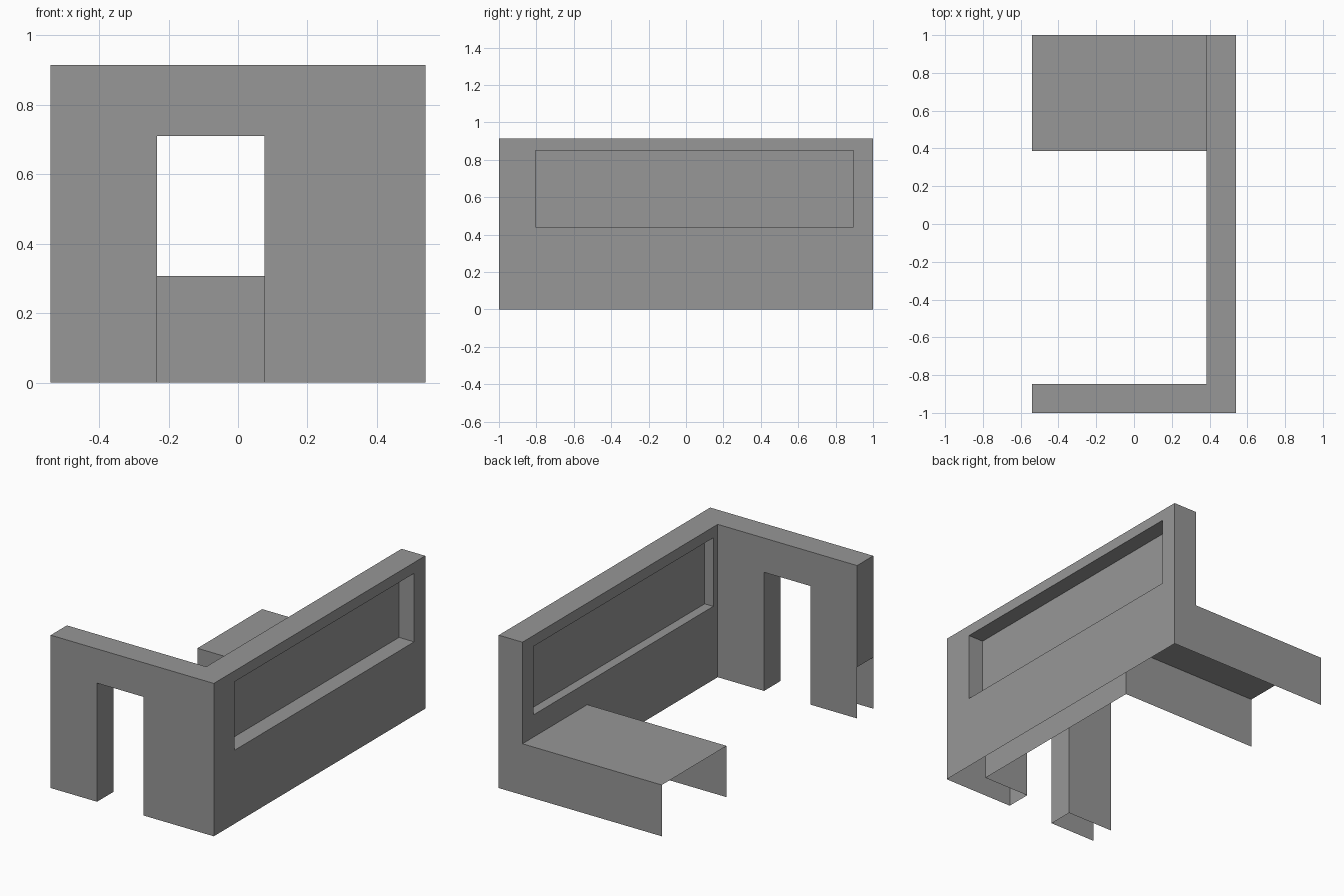
import bpy
import bmesh
from mathutils import Vector

cube = bpy.data.objects.get("Cube")
if cube:
    bpy.data.objects.remove(cube)

# One plain grey for everything
grey = bpy.data.materials.new("plain_grey")
grey.use_nodes = True
COLOUR = (0.31, 0.31, 0.31, 1)
grey.diffuse_color = COLOUR
grey.node_tree.nodes["Principled BSDF"].inputs["Base Color"].default_value = COLOUR

# Main dimensions: outer sides, inner wall faces, heights
L, R, F, B = -0.54, 0.54, -1.0, 1.0
RI, FI = 0.383, -0.847
TOP, COUNTER, COUNTER_Y = 0.915, 0.307, 0.387
DOOR_L, DOOR_R, DOOR_TOP = -0.233, 0.076, 0.71
WIN_F, WIN_B, WIN_LOW, WIN_HIGH, PANE = -0.805, 0.895, 0.44, 0.85, 0.44


def rect(a0, b0, a1, b1):
    return [(a0, b0), (a1, b0), (a1, b1), (a0, b1)]


def sheet(axis, at, facing, outline):
    """Flat outline across an axis (0 x, 1 y, 2 z), facing + or - along it."""
    points = []
    for a, b in outline:
        p = [a, b]
        p.insert(axis, at)
        points.append(Vector(p))
    return axis, facing, points


def build(name, sheets):
    bm = bmesh.new()
    for axis, facing, points in sheets:
        face = bm.faces.new([bm.verts.new(p) for p in points])
        face.normal_update()
        if face.normal[axis] * facing < 0:
            face.normal_flip()
    bmesh.ops.remove_doubles(bm, verts=bm.verts, dist=0.0001)
    mesh = bpy.data.meshes.new(name)
    bm.to_mesh(mesh)
    bm.free()
    mesh.materials.append(grey)
    bpy.context.collection.objects.link(bpy.data.objects.new(name, mesh))


def door_outline(right):
    return [(L, 0), (DOOR_L, 0), (DOOR_L, DOOR_TOP), (DOOR_R, DOOR_TOP),
            (DOOR_R, 0), (right, 0), (right, TOP), (L, TOP)]


def window_sides(at, facing, low_back):
    """Wall face around the window; low_back is where its lower part ends."""
    return [sheet(0, at, facing, o) for o in (
        rect(F if facing > 0 else FI, 0, low_back, COUNTER),
        rect(F if facing > 0 else FI, COUNTER, B, WIN_LOW),
        rect(F if facing > 0 else FI, WIN_HIGH, B, TOP),
        rect(F if facing > 0 else FI, WIN_LOW, WIN_F, WIN_HIGH),
        rect(WIN_B, WIN_LOW, B, WIN_HIGH))]


# Hollow front wall with a doorway; its free end is open low down
build("front_wall", [
    sheet(1, F, -1, door_outline(R)),
    sheet(1, FI, 1, door_outline(RI)),
    sheet(0, L, -1, rect(F, COUNTER, FI, TOP))])
build("doorway_lining", [
    sheet(0, DOOR_L, 1, rect(F, 0, FI, DOOR_TOP)),
    sheet(0, DOOR_R, -1, rect(F, 0, FI, DOOR_TOP)),
    sheet(2, DOOR_TOP, -1, rect(DOOR_L, F, DOOR_R, FI))])

# Long hollow side wall with a window
build("side_wall", window_sides(R, 1, B) + window_sides(RI, -1, COUNTER_Y))
build("window_lining", [
    sheet(1, WIN_F, 1, rect(RI, WIN_LOW, R, WIN_HIGH)),
    sheet(1, WIN_B, -1, rect(RI, WIN_LOW, R, WIN_HIGH)),
    sheet(2, WIN_LOW, 1, rect(RI, WIN_F, R, WIN_B)),
    sheet(2, WIN_HIGH, -1, rect(RI, WIN_F, R, WIN_B))])
build("window_pane", [sheet(0, PANE, 1, rect(WIN_F, WIN_LOW, WIN_B, WIN_HIGH))])

# Cap running along both walls
build("wall_cap", [sheet(2, TOP, 1, [(L, F), (R, F), (R, B), (RI, B), (RI, FI), (L, FI)])])

# Counter, open at its end and underneath
build("counter", [
    sheet(2, COUNTER, 1, rect(L, COUNTER_Y, RI, B)),
    sheet(1, COUNTER_Y, -1, rect(L, 0, RI, COUNTER))])
build("back_panel", [
    sheet(1, B, 1, [(L, 0), (R, 0), (R, TOP), (RI, TOP), (RI, COUNTER), (L, COUNTER)])])
